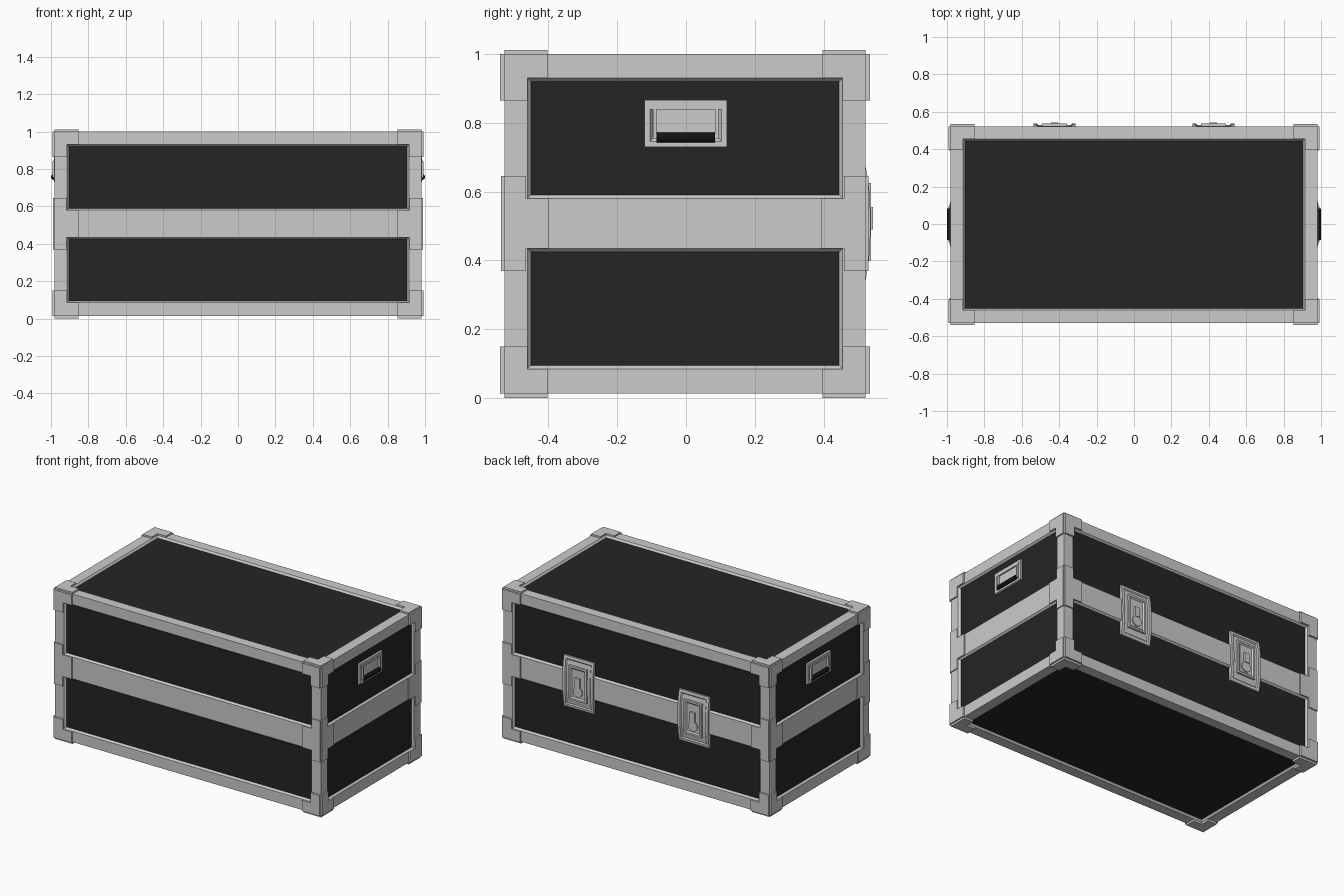
import bpy, bmesh, math
from mathutils import Vector

if "Cube" in bpy.data.objects:
    bpy.data.objects.remove(bpy.data.objects["Cube"])

def mat(name, v):
    m = bpy.data.materials.new(name)
    m.diffuse_color = (v, v, v, 1)
    m.use_nodes = True
    m.node_tree.nodes["Principled BSDF"].inputs["Base Color"].default_value = m.diffuse_color
    return m

METAL, PANEL, GRIP = mat("light_metal", 0.6), mat("black_panel", 0.018), mat("black_rubber", 0.006)
OY = -0.003                                   # small shift that balances the latches
HX, HY, Z0, Z1 = 0.982, 0.525, 0.013, 1.0     # case shell
OX, OYY = 0.914, 0.458                        # panel opening half sizes
ZS = (0.085, 0.435, 0.58, 0.93)               # panel opening heights

def finish(name, bm, *mats):
    bmesh.ops.recalc_face_normals(bm, faces=bm.faces)
    me = bpy.data.meshes.new(name)
    bm.to_mesh(me)
    bm.free()
    for m in mats:
        me.materials.append(m)
    ob = bpy.data.objects.new(name, me)
    ob.location.y = OY
    bpy.context.collection.objects.link(ob)
    return ob

def box(bm, x0, x1, y0, y1, z0, z1):
    vs = bmesh.ops.create_cube(bm, size=1)["verts"]
    for v in vs:
        v.co = Vector(((x0 + x1) / 2 + v.co.x * (x1 - x0),
                       (y0 + y1) / 2 + v.co.y * (y1 - y0),
                       (z0 + z1) / 2 + v.co.z * (z1 - z0)))
    return list({f for v in vs for f in v.link_faces})

def prism(bm, pts, place, d0, d1):
    """Extrude a 2D outline between depths d0 and d1, placed by a function."""
    a = [bm.verts.new(place(u, v, d0)) for u, v in pts]
    b = [bm.verts.new(place(u, v, d1)) for u, v in pts]
    n = len(pts)
    return [bm.faces.new(a), bm.faces.new(b)] + [
        bm.faces.new((a[i], a[(i + 1) % n], b[(i + 1) % n], b[i])) for i in range(n)]

def step(bm, faces, thick, depth):
    bmesh.ops.recalc_face_normals(bm, faces=bm.faces)
    bmesh.ops.inset_region(bm, faces=faces, thickness=thick, depth=depth, use_even_offset=True)

# case shell: cut the box at the openings, sink the panels
bm = bmesh.new()
box(bm, -HX, HX, -HY, HY, Z0, Z1)
cuts = [((s * OX, 0, 0), (1, 0, 0)) for s in (-1, 1)] + \
       [((0, s * OYY, 0), (0, 1, 0)) for s in (-1, 1)] + [((0, 0, z), (0, 0, 1)) for z in ZS]
for co, no in cuts:
    bmesh.ops.bisect_plane(bm, geom=bm.verts[:] + bm.edges[:] + bm.faces[:], plane_co=co, plane_no=no)
bm.normal_update()

def is_opening(f):
    c = f.calc_center_median()
    inz = ZS[0] < c.z < ZS[1] or ZS[2] < c.z < ZS[3]
    if abs(f.normal.z) > 0.5:
        return abs(c.x) < OX and abs(c.y) < OYY
    return inz and (abs(c.y) < OYY if abs(f.normal.x) > 0.5 else abs(c.x) < OX)

openings = [f for f in bm.faces if is_opening(f)]
bmesh.ops.inset_individual(bm, faces=openings, thickness=0.01, depth=-0.012, use_even_offset=True)
for f in openings:
    f.material_index = 1
finish("case_shell", bm, METAL, PANEL)

# corner guards: three L plates at each of the eight corners
def ell(a_end, a_open, a_out, b_end, b_open, b_out):
    return [(a_out, b_out), (a_end, b_out), (a_end, b_open), (a_open, b_open), (a_open, b_end), (a_out, b_end)]

bm = bmesh.new()
T, S = 0.013, 0.006
for sx in (-1, 1):
    for sy in (-1, 1):
        for zo, zop, ze, sz in ((Z1, ZS[3], 0.865, 1), (Z0, ZS[0], 0.15, -1)):
            X, Y, Z = (0.852, OX, HX), (0.40, OYY, HY), (ze, zop, zo)
            prism(bm, ell(*Y, *Z), lambda u, v, d: (sx * d, sy * u, v), HX - S, HX + 0.01)
            prism(bm, ell(*X, *Z), lambda u, v, d: (sx * u, sy * d, v), HY - S, HY + T)
            prism(bm, ell(*X, *Y), lambda u, v, d: (sx * u, sy * v, zo + sz * d), -S, T if sz < 0 else 0.011)
finish("corner_guards", bm, METAL)

# middle guards: T plates wrapped round the four upright edges
def tee(end, opening, out):
    return [(out, 0.37), (opening, 0.37), (opening, ZS[1]), (end, ZS[1]),
            (end, ZS[2]), (opening, ZS[2]), (opening, 0.645), (out, 0.645)]

bm = bmesh.new()
for sx in (-1, 1):
    for sy in (-1, 1):
        prism(bm, tee(0.395, OYY + 0.004, HY), lambda u, v, d: (sx * d, sy * u, v), HX - S, HX + 0.007)
        prism(bm, tee(0.852, OX + 0.004, HX), lambda u, v, d: (sx * u, sy * d, v), HY - S, HY + 0.009)
finish("middle_guards", bm, METAL)

# side handles: dished plate, bail arms and a rubber grip
for side, sx in (("left", -1), ("right", 1)):
    bm = bmesh.new()
    xs = sorted((sx * 0.965, sx * 0.984))
    fs = box(bm, *xs, -0.118, 0.122, 0.73, 0.867)
    bm.normal_update()
    front = [f for f in fs if f.normal.x * sx > 0.5]
    step(bm, front, 0.016, 0.0)
    step(bm, front, 0.008, -0.011)
    xs = sorted((sx * 0.982, sx * 0.987))
    box(bm, *xs, -0.105, 0.109, 0.838, 0.85)        # hinge bar
    finish(side + "_handle_plate", bm, METAL)

    bm = bmesh.new()
    xs = sorted((sx * 0.976, sx * 0.991))
    for y in (-0.088, 0.092):
        box(bm, *xs, y - 0.005, y + 0.005, 0.755, 0.84)
    finish(side + "_handle_arms", bm, METAL)

    bm = bmesh.new()
    ring = [(0.986 + 0.014 * math.cos(a), 0.757 + 0.015 * math.sin(a))
            for a in (math.tau * (i + 0.5) / 12 for i in range(12))]
    prism(bm, ring, lambda u, v, d: (sx * u, d, v), -0.083, 0.087)
    grip = finish(side + "_handle_grip", bm, GRIP)

# butterfly latches on the back
prof = [(0.51, -0.17), (0.524, -0.17), (0.533, -0.12), (0.538, -0.07), (0.539, 0),
        (0.538, 0.07), (0.533, 0.12), (0.524, 0.17), (0.51, 0.17)]
for side, cx in (("left", -0.425), ("right", 0.425)):
    bm = bmesh.new()
    fs = prism(bm, prof, lambda u, v, d: (cx + d, u, 0.508 + v), -0.112, 0.112)
    bmesh.ops.recalc_face_normals(bm, faces=bm.faces)
    front = [f for f in fs if f.normal.y > 0.5]
    step(bm, front, 0.018, 0.0)
    step(bm, front, 0.006, -0.007)
    finish(side + "_latch_dish", bm, METAL)

    bm = bmesh.new()
    fs = box(bm, cx - 0.066, cx + 0.066, 0.515, 0.541, 0.40, 0.625)
    bm.normal_update()
    front = [f for f in fs if f.normal.y > 0.5]
    step(bm, front, 0.012, 0.0)
    step(bm, front, 0.008, -0.008)
    finish(side + "_latch_frame", bm, METAL)

    # turning tab: stem on a round boss
    bm = bmesh.new()
    disc = [(0.034 * math.cos(math.tau * i / 16), 0.034 * math.sin(math.tau * i / 16)) for i in range(16)]
    prism(bm, disc, lambda u, v, d: (cx + u, d, 0.462 + v), 0.53, 0.541)
    box(bm, cx - 0.018, cx + 0.018, 0.53, 0.546, 0.49, 0.555)
    finish(side + "_latch_tab", bm, METAL)
